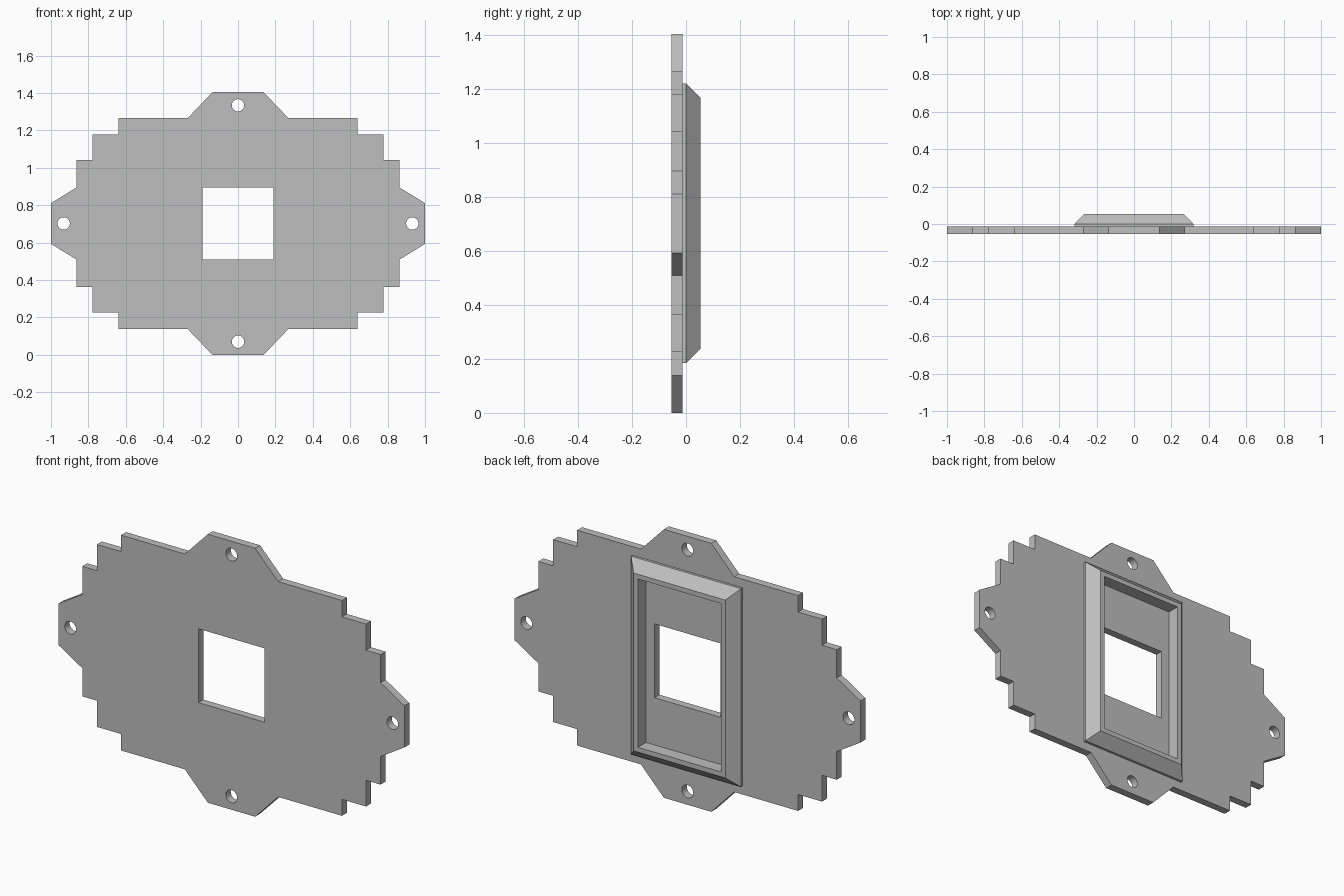
import bpy
import bmesh
import math

MID_Z = 0.702           # height of the centre of the plate
PLATE_FRONT, PLATE_BACK = -0.054, -0.013

cube = bpy.data.objects.get("Cube")
if cube:
    bpy.data.objects.remove(cube, do_unlink=True)

grey = bpy.data.materials.new("light_grey")
grey.use_nodes = True
grey.diffuse_color = (0.52, 0.52, 0.52, 1)
grey.node_tree.nodes["Principled BSDF"].inputs["Base Color"].default_value = grey.diffuse_color


def add_object(name, mesh):
    mesh.materials.clear()
    mesh.materials.append(grey)
    obj = bpy.data.objects.new(name, mesh)
    bpy.context.collection.objects.link(obj)
    return obj


def add_loop(curve, points):
    """Closed straight-sided outline in the curve's plane."""
    spline = curve.splines.new("POLY")
    spline.points.add(len(points) - 1)
    for p, (x, y) in zip(spline.points, points):
        p.co = (x, y, 0, 1)
    spline.use_cyclic_u = True


def circle(cx, cy, radius, sides=32):
    angles = [2 * math.pi * i / sides for i in range(sides)]
    return [(cx + radius * math.cos(a), cy + radius * math.sin(a)) for a in angles]


# Plate: one quarter of the stepped outline, mirrored to all four
quarter = [(1, 0.109), (0.863, 0.193), (0.863, 0.34), (0.778, 0.34),
           (0.778, 0.477), (0.639, 0.477), (0.639, 0.563),
           (0.27, 0.563), (0.137, 0.702)]
upper = quarter + [(-x, y) for x, y in reversed(quarter)]
outline = upper + [(x, -y) for x, y in reversed(upper)]

curve = bpy.data.curves.new("plate_outline", "CURVE")
curve.dimensions = "2D"
curve.fill_mode = "BOTH"
curve.extrude = (PLATE_BACK - PLATE_FRONT) / 2
add_loop(curve, outline)

# Square window and four screw holes
add_loop(curve, [(-0.191, -0.193), (0.191, -0.193), (0.191, 0.193), (-0.191, 0.193)])
for cx, cy in [(0.932, 0), (-0.932, 0), (0, 0.632), (0, -0.632)]:
    add_loop(curve, circle(cx, cy, 0.033))

helper = bpy.data.objects.new("plate_helper", curve)
bpy.context.collection.objects.link(helper)
bpy.context.view_layer.update()
evaluated = helper.evaluated_get(bpy.context.evaluated_depsgraph_get())
plate_mesh = bpy.data.meshes.new_from_object(evaluated)
bpy.data.objects.remove(helper, do_unlink=True)

# Weld caps to walls so the plate is one solid
bm = bmesh.new()
bm.from_mesh(plate_mesh)
bmesh.ops.remove_doubles(bm, verts=bm.verts, dist=0.0001)
bmesh.ops.recalc_face_normals(bm, faces=bm.faces)
for face in bm.faces:
    face.smooth = False
    face.material_index = 0
bm.to_mesh(plate_mesh)
bm.free()
plate = add_object("mounting_plate", plate_mesh)
plate.rotation_euler.x = math.pi / 2
plate.location = (0, (PLATE_FRONT + PLATE_BACK) / 2, MID_Z)

# Raised frame on the back: rectangular rings (half width, half height, y)
rings = [(0.318, 0.518, PLATE_BACK), (0.318, 0.518, 0), (0.265, 0.465, 0.054),
         (0.24, 0.44, 0.054), (0.24, 0.44, PLATE_BACK)]
bm = bmesh.new()
loops = [[bm.verts.new((sx * w, y, sz * h))
          for sx, sz in [(-1, -1), (1, -1), (1, 1), (-1, 1)]]
         for w, h, y in rings]
for a, b in zip(loops, loops[1:] + loops[:1]):
    for i in range(4):
        j = (i + 1) % 4
        bm.faces.new((a[i], a[j], b[j], b[i]))
bmesh.ops.recalc_face_normals(bm, faces=bm.faces)
frame_mesh = bpy.data.meshes.new("raised_frame")
bm.to_mesh(frame_mesh)
bm.free()
frame = add_object("raised_frame", frame_mesh)
frame.location.z = MID_Z
